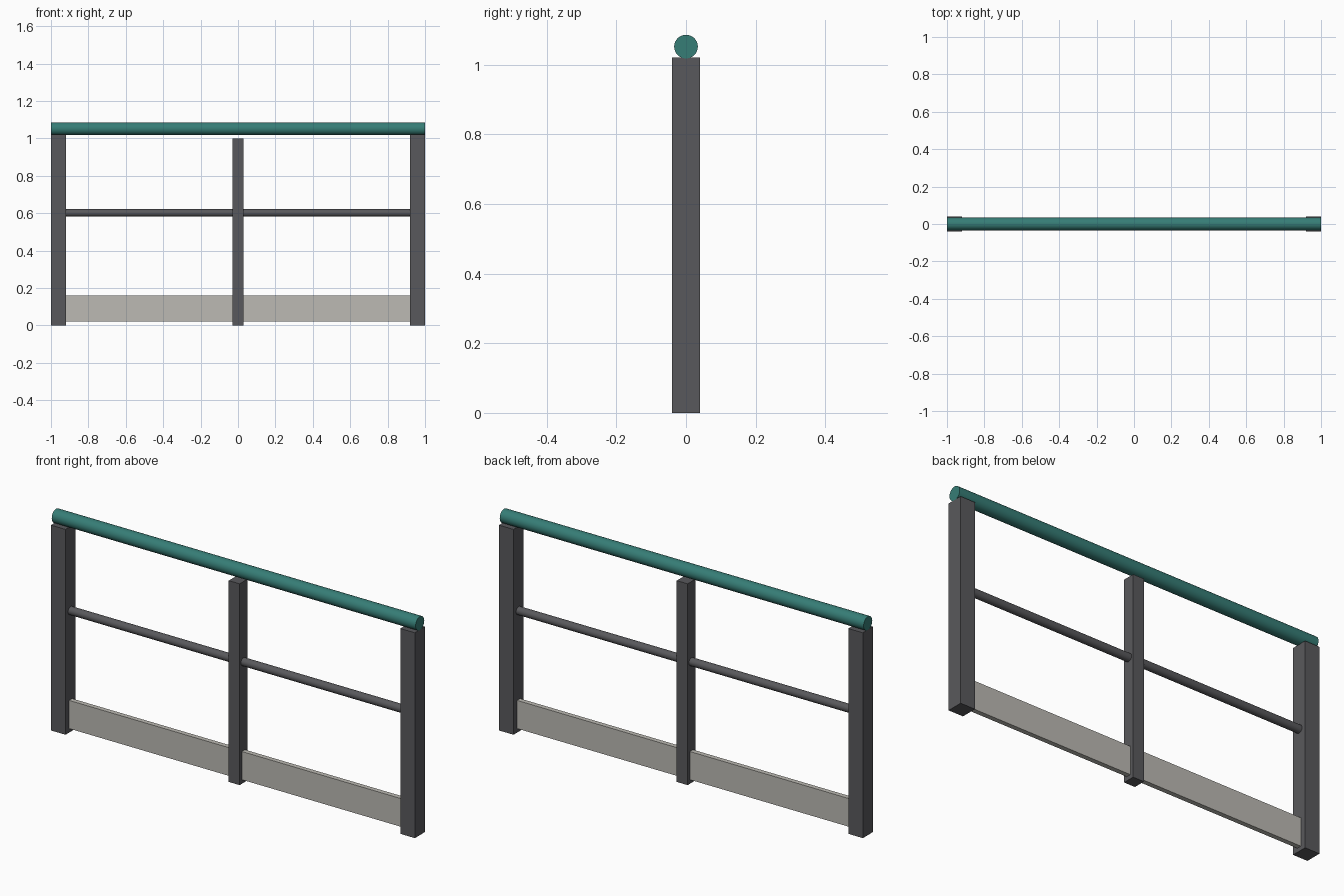
import bpy
import math

if "Cube" in bpy.data.objects:
    bpy.data.objects.remove(bpy.data.objects["Cube"])


def srgb(r, g, b):
    def lin(c):
        c /= 255
        return c / 12.92 if c <= 0.04045 else ((c + 0.055) / 1.055) ** 2.4
    return (lin(r), lin(g), lin(b), 1)


def material(name, color):
    m = bpy.data.materials.new(name)
    m.diffuse_color = color
    m.use_nodes = True
    m.node_tree.nodes["Principled BSDF"].inputs["Base Color"].default_value = m.diffuse_color
    return m


steel = material("dark grey steel", srgb(89, 89, 92))
teal = material("teal paint", srgb(54, 125, 118))
board = material("pale grey board", srgb(188, 186, 179))


def box(name, x, z0, size, mat):
    bpy.ops.mesh.primitive_cube_add(size=1, location=(x, 0, z0 + size[2] / 2))
    ob = bpy.context.object
    ob.name = name
    ob.scale = size
    bpy.ops.object.transform_apply(location=False, rotation=False, scale=True)
    ob.data.materials.append(mat)


def tube(name, x0, x1, z, radius, mat, sides):
    bpy.ops.mesh.primitive_cylinder_add(
        vertices=sides, radius=radius, depth=x1 - x0,
        location=((x0 + x1) / 2, 0, z), rotation=(0, math.pi / 2, 0))
    ob = bpy.context.object
    ob.name = name
    ob.data.materials.append(mat)
    bpy.ops.object.shade_smooth_by_angle(angle=math.radians(35))


# round handrail across the top
tube("handrail", -1, 1, 1.052, 0.034, teal, 32)

# slimmer post in the middle, stopping just short of the handrail
box("middle_post", 0, 0, (0.06, 0.06, 1.0), steel)

# end posts, mid rails and toe boards on both sides
for side, s in (("left", -1), ("right", 1)):
    box(side + "_end_post", s * 0.96, 0, (0.08, 0.08, 1.02), steel)
    x0, x1 = sorted((s * 0.03, s * 0.92))
    tube(side + "_mid_rail", x0, x1, 0.602, 0.02, steel, 24)
    box(side + "_toe_board", (x0 + x1) / 2, 0.02, (x1 - x0, 0.024, 0.14), board)
